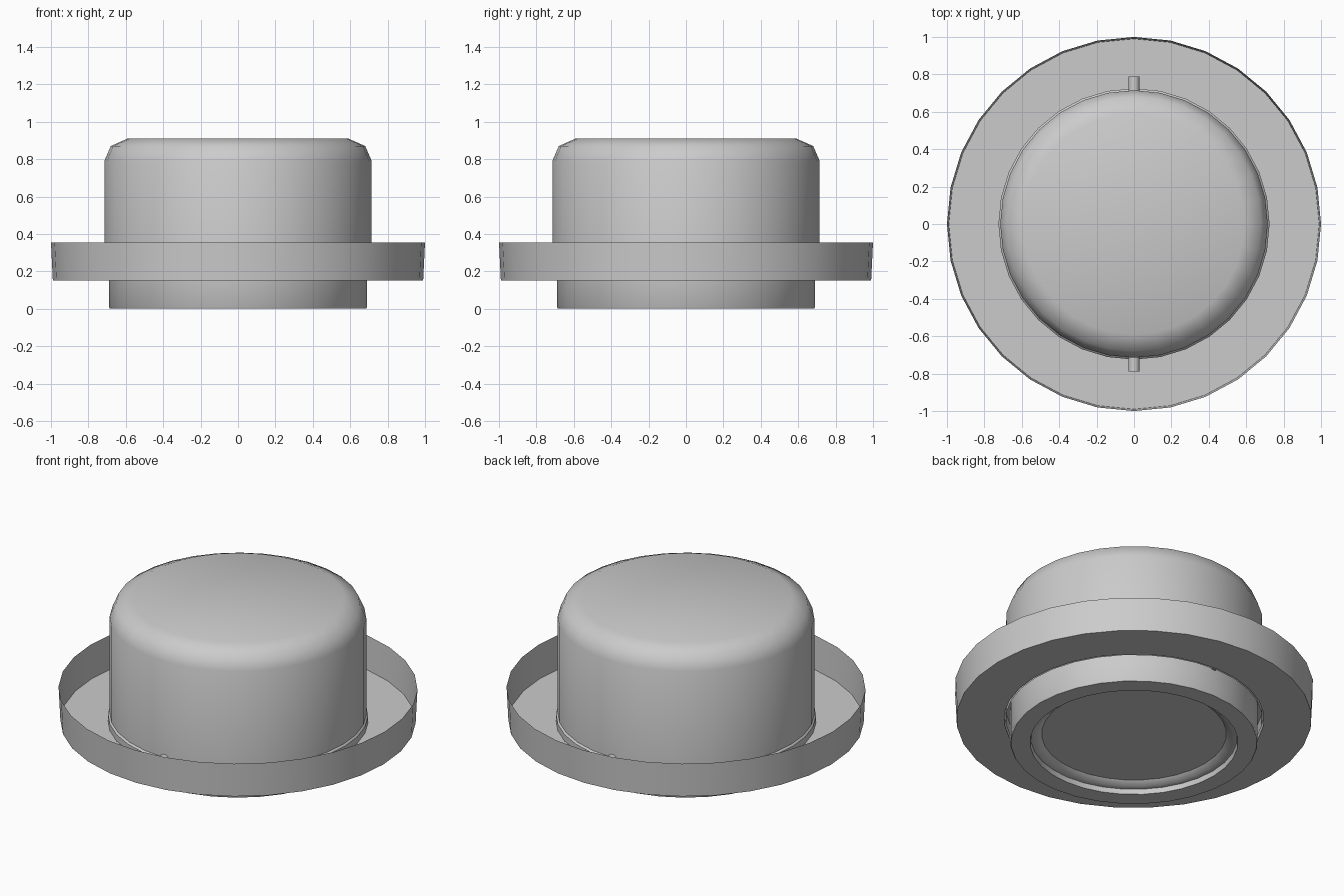
import bpy, math

if "Cube" in bpy.data.objects:
    bpy.data.objects.remove(bpy.data.objects["Cube"])

SEGMENTS = 32

grey = bpy.data.materials.new("light grey")
grey.diffuse_color = (0.6, 0.6, 0.6, 1)
grey.use_nodes = True
grey.node_tree.nodes["Principled BSDF"].inputs["Base Color"].default_value = grey.diffuse_color


def finish(obj, angle):
    obj.data.materials.append(grey)
    bpy.ops.object.select_all(action='DESELECT')
    obj.select_set(True)
    bpy.context.view_layer.objects.active = obj
    bpy.ops.object.shade_smooth_by_angle(angle=math.radians(angle))


def lathe(name, profile, angle=40):
    """Turn a (radius, height) profile around z; radius 0 closes to a flat cap."""
    verts, faces, prev = [], [], None
    for r, z in profile:
        if r == 0:
            faces.append(prev)
            continue
        ring = list(range(len(verts), len(verts) + SEGMENTS))
        for i in range(SEGMENTS):
            a = math.tau * i / SEGMENTS
            verts.append((r * math.cos(a), r * math.sin(a), z))
        if prev:
            for i in range(SEGMENTS):
                j = (i + 1) % SEGMENTS
                faces.append((prev[i], prev[j], ring[j], ring[i]))
        prev = ring
    mesh = bpy.data.meshes.new(name)
    mesh.from_pydata(verts, [], faces)
    obj = bpy.data.objects.new(name, mesh)
    bpy.context.collection.objects.link(obj)
    finish(obj, angle)
    return obj


# Open tray: thin floor with a centre hole and a slightly flared wall
lathe("tray", [(0.725, 0.15), (0.99, 0.15), (1.0, 0.355)])

# Low collar around the hole in the tray
lathe("collar", [(0.715, 0.2), (0.725, 0.19), (0.725, 0.15)])

# Rounded container standing in the tray, open underneath
lathe("dome", [(0.715, 0.15), (0.715, 0.79), (0.68, 0.87), (0.59, 0.91), (0, 0.91)], 50)

# Base plug with a stepped recess underneath
lathe("base", [(0, 0.055), (0.515, 0.055), (0.545, 0.03), (0.575, 0.03), (0.58, 0.0),
               (0.685, 0.0), (0.69, 0.008), (0.69, 0.22), (0.715, 0.22)][1:])
lathe("base_recess", [(0.515, 0.055), (0, 0.055)]).data.flip_normals()

# Small round pins at the front and back
for name, side in (("front_pin", -1), ("back_pin", 1)):
    bpy.ops.mesh.primitive_cylinder_add(vertices=16, radius=0.03, depth=0.1,
                                        location=(0, side * 0.738, 0.19),
                                        rotation=(math.pi / 2, 0, 0))
    pin = bpy.context.object
    pin.name = name
    finish(pin, 40)
